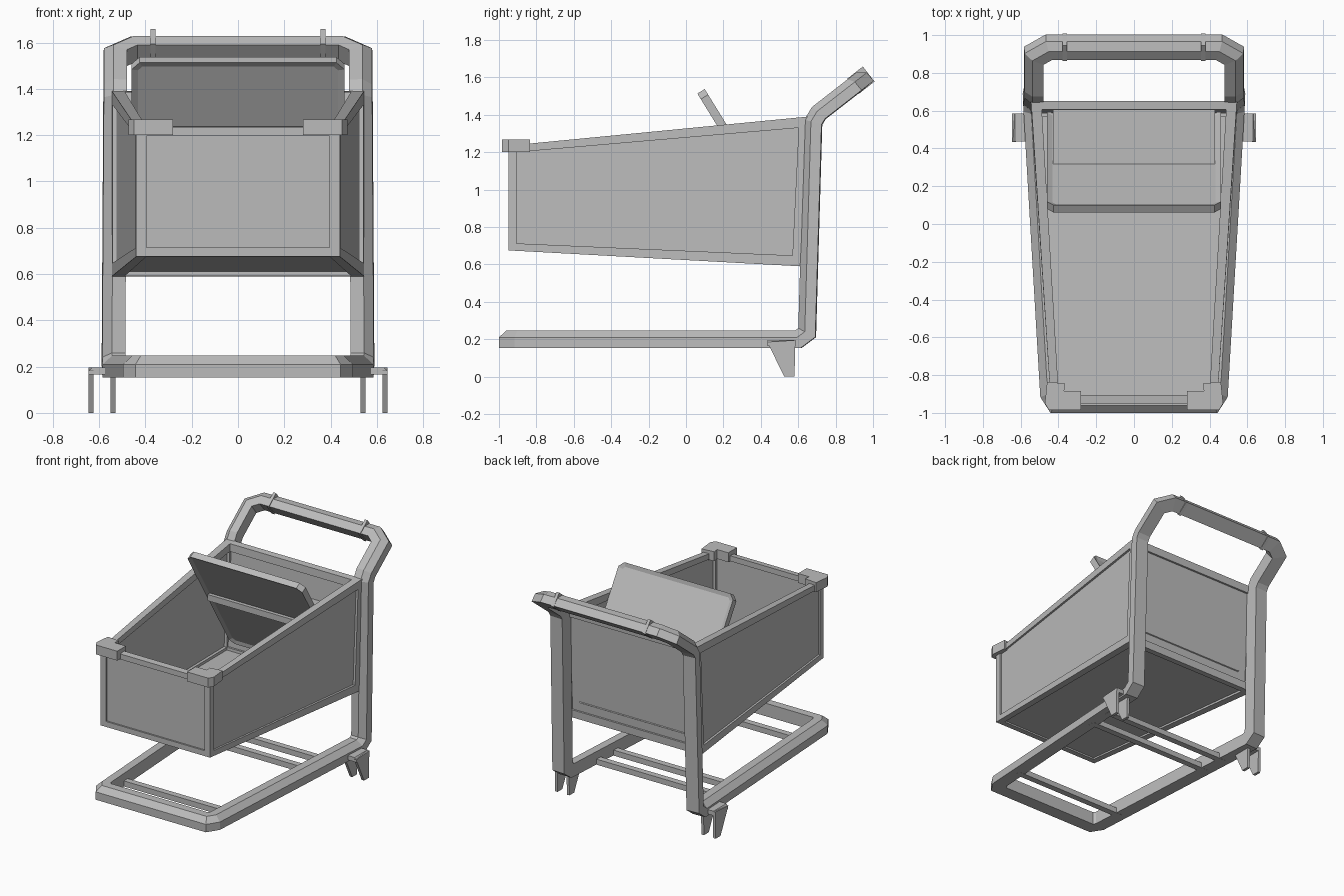
import bpy, bmesh, math
from mathutils import Vector, Matrix

cube = bpy.data.objects.get("Cube")
if cube:
    bpy.data.objects.remove(cube, do_unlink=True)

grey = bpy.data.materials.new("plain grey")
grey.use_nodes = True
grey.diffuse_color = (0.5, 0.5, 0.5, 1)
grey.node_tree.nodes["Principled BSDF"].inputs["Base Color"].default_value = (0.5, 0.5, 0.5, 1)


def finish(name, bm, mirror=False):
    bmesh.ops.recalc_face_normals(bm, faces=bm.faces)
    mesh = bpy.data.meshes.new(name)
    bm.to_mesh(mesh)
    bm.free()
    mesh.materials.append(grey)
    obj = bpy.data.objects.new(name, mesh)
    bpy.context.collection.objects.link(obj)
    if mirror:
        obj.modifiers.new("mirror", "MIRROR")
    return obj


def add_prism(bm, outline, offset):
    """Extrude a flat outline of 3D points along an offset."""
    face = bm.faces.new([bm.verts.new(p) for p in outline])
    out = bmesh.ops.extrude_face_region(bm, geom=[face], use_keep_orig=True)
    verts = [g for g in out["geom"] if isinstance(g, bmesh.types.BMVert)]
    bmesh.ops.translate(bm, verts=verts, vec=offset)


def add_box(bm, size, centre, tilt=0):
    m = Matrix.Translation(centre) @ Matrix.Rotation(tilt, 4, "X") @ Matrix.Diagonal((*size, 1))
    bmesh.ops.create_cube(bm, size=1, matrix=m)


def lerp(a, b, t):
    return a + (b - a) * t


# Tapered basket: bars and thin panels are cells of one skewed block
def basket_point(u, v, w):
    return (u * lerp(0.44, 0.545, v),
            lerp(-0.95, lerp(0.61, 0.65, w), v),
            lerp(lerp(0.675, 0.59, v), lerp(1.235, 1.39, v), w))


def add_cell(bm, us, vs, ws):
    low = [bm.verts.new(basket_point(us[i], vs[j], ws[0])) for i, j in ((0, 0), (1, 0), (1, 1), (0, 1))]
    top = [bm.verts.new(basket_point(us[i], vs[j], ws[1])) for i, j in ((0, 0), (1, 0), (1, 1), (0, 1))]
    bm.faces.new(low[::-1])
    bm.faces.new(top)
    for i in range(4):
        k = (i + 1) % 4
        bm.faces.new((low[i], low[k], top[k], top[i]))


BU, BV, BW = 0.1, 0.028, 0.07
sides_u = ((-1, BU - 1), (1 - BU, 1))
ends_v = ((0, BV), (1 - BV, 1))
ends_w = ((0, BW), (1 - BW, 1))
bm = bmesh.new()
for us in sides_u:
    for vs in ends_v:
        add_cell(bm, us, vs, (0, 1))
    for ws in ends_w:
        add_cell(bm, us, (BV, 1 - BV), ws)
for vs in ends_v:
    for ws in ends_w:
        add_cell(bm, (BU - 1, 1 - BU), vs, ws)
finish("basket_frame", bm)

bm = bmesh.new()
mid_u, mid_v, mid_w = (BU - 1, 1 - BU), (BV, 1 - BV), (BW, 1 - BW)
for us in ((-0.97, -0.94), (0.94, 0.97)):
    add_cell(bm, us, mid_v, mid_w)
for vs in ((0.008, 0.018), (0.982, 0.992)):
    add_cell(bm, mid_u, vs, mid_w)
add_cell(bm, mid_u, mid_v, (0.02, 0.045))
finish("basket_panels", bm)

# Continuous tube: base, legs and push handle, half swept and mirrored
path = [Vector(p) for p in (
    (0, -0.95, 0.2), (0.415, -0.95, 0.2), (0.447, -0.9, 0.2),
    (0.535, 0.6, 0.2), (0.537, 0.647, 0.235), (0.53, 0.68, 1.36),
    (0.53, 0.71, 1.41), (0.53, 0.89, 1.55), (0.45, 0.935, 1.585), (0, 0.935, 1.585))]
profile = ((-0.048, -0.047), (0.05, -0.047), (0.05, 0.01), (0.01, 0.047), (-0.048, 0.047))
dirs = [(b - a).normalized() for a, b in zip(path, path[1:])]
bm = bmesh.new()
rings = []
up = Vector((0, 0, 1))
for i, p in enumerate(path):
    d = dirs[max(i - 1, 0)]
    nxt = dirs[min(i, len(dirs) - 1)]
    outward = d.cross(up)
    plane = d + nxt
    ring = []
    for a, b in profile:
        w = outward * a + up * b
        ring.append(bm.verts.new(p + w - d * (w.dot(plane) / d.dot(plane))))
    rings.append(ring)
    up = d.rotation_difference(nxt) @ up
for r, s in zip(rings, rings[1:]):
    for i in range(len(profile)):
        k = (i + 1) % len(profile)
        bm.faces.new((r[i], r[k], s[k], s[i]))
finish("tube_frame", bm, mirror=True)

# Collars on the push handle
bm = bmesh.new()
add_box(bm, (0.022, 0.106, 0.102), (0.367, 0.935, 1.585), math.radians(38))
finish("handle_collars", bm, mirror=True)

# Slats across the base
bm = bmesh.new()
for y in (-0.7, 0.15, 0.33):
    half = lerp(0.447, 0.535, (y + 0.9) / 1.5)
    add_box(bm, (2 * half, 0.045, 0.04), (0, y, 0.172))
finish("base_slats", bm)

# Rear caster forks: two tapered cheeks under a bridge
bm = bmesh.new()
cheek = ((0.435, 0.185), (0.585, 0.195), (0.58, 0), (0.525, 0))
for x in (0.53, 0.625):
    add_prism(bm, [(x, y, z) for y, z in cheek], (0.02, 0, 0))
bridge = ((0.53, 0.165), (0.645, 0.165), (0.645, 0.18), (0.63, 0.197), (0.545, 0.197), (0.53, 0.18))
add_prism(bm, [(x, 0.437, z) for x, z in bridge], (0, 0.147, 0))
finish("caster_forks", bm, mirror=True)

# L-shaped bumpers on the front corners
bm = bmesh.new()
bumper = ((0.28, -0.985), (0.45, -0.985), (0.472, -0.95), (0.46, -0.835),
          (0.365, -0.845), (0.37, -0.885), (0.28, -0.885))
add_prism(bm, [(x, y, 1.2) for x, y in bumper], (0, 0, 0.068))
finish("corner_bumpers", bm, mirror=True)

# Tilted flap with clipped corners and recessed faces
HW, LEN, CUT, THICK = 0.46, 0.97, 0.035, 0.046
bm = bmesh.new()
outline = []
for sx, z0, sz in ((1, 0, 1), (1, LEN, -1), (-1, LEN, -1), (-1, 0, 1)):
    pair = [(sx * (HW - CUT), -THICK / 2, z0), (sx * HW, -THICK / 2, z0 + sz * CUT)]
    outline += pair if sx * sz > 0 else pair[::-1]
add_prism(bm, outline, (0, THICK, 0))
bmesh.ops.recalc_face_normals(bm, faces=bm.faces)
faces = [f for f in bm.faces if abs(f.normal.y) > 0.9]
bmesh.ops.inset_individual(bm, faces=faces, thickness=0.03, depth=-0.012)
flap = finish("child_seat_flap", bm)
flap.location = (0, 0.59, 0.7)
flap.rotation_euler.x = math.radians(31.7)

# Child seat shelf passing through the flap
bm = bmesh.new()
add_box(bm, (0.86, 0.34, 0.045), (0, 0.435, 1.14))
finish("child_seat_shelf", bm)
